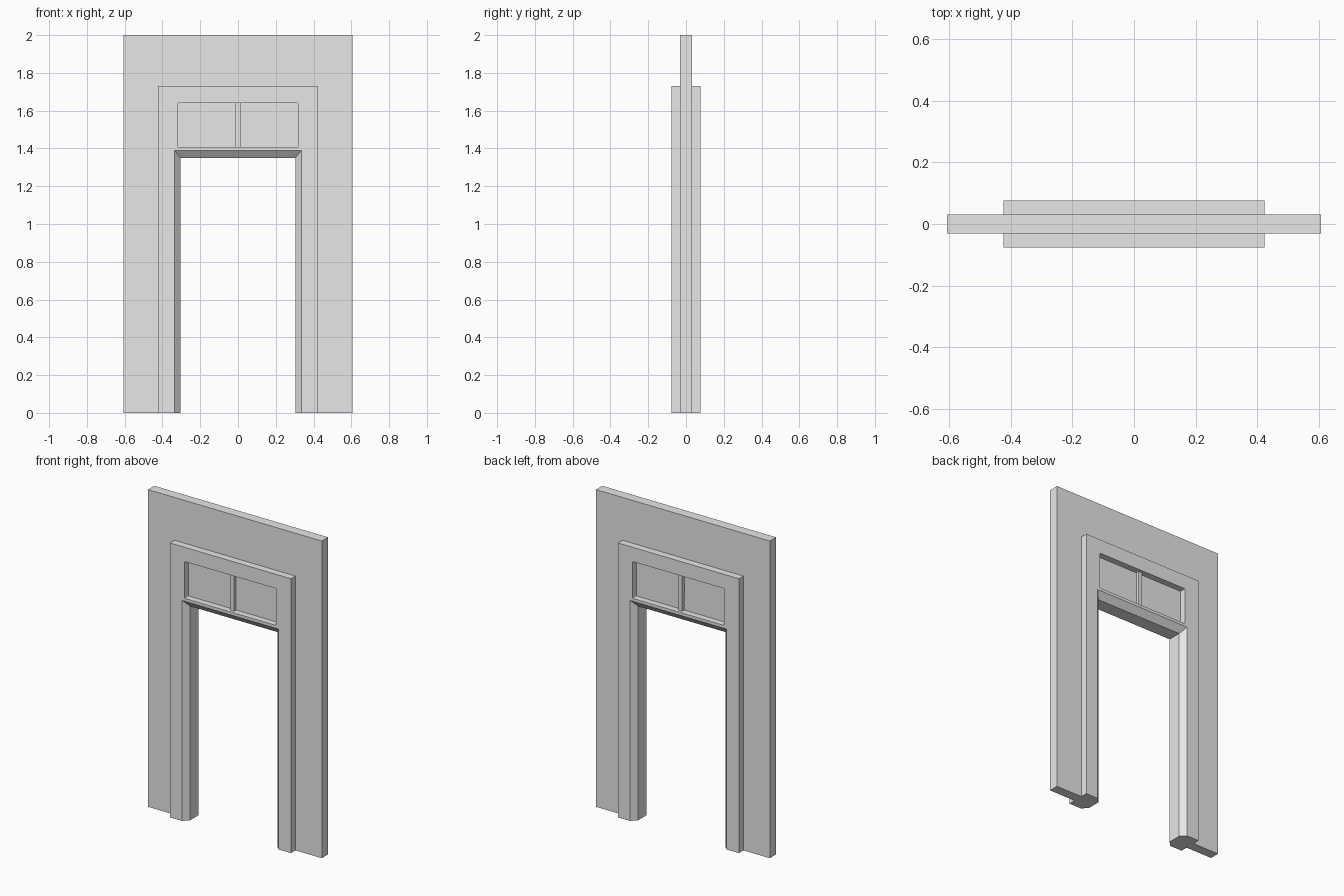
import bpy, bmesh
from mathutils import Matrix, Vector

cube = bpy.data.objects.get("Cube")
if cube:
    bpy.data.objects.remove(cube, do_unlink=True)

plaster = bpy.data.materials.new("light grey")
plaster.use_nodes = True
grey = (0.8, 0.8, 0.8, 1)
plaster.diffuse_color = grey
plaster.node_tree.nodes["Principled BSDF"].inputs["Base Color"].default_value = grey


def finish(name, bm):
    bmesh.ops.recalc_face_normals(bm, faces=bm.faces)
    mesh = bpy.data.meshes.new(name)
    bm.to_mesh(mesh)
    bm.free()
    mesh.materials.append(plaster)
    obj = bpy.data.objects.new(name, mesh)
    bpy.context.collection.objects.link(obj)
    return obj


def arch(name, profile):
    """Sweep a closed profile of (half width, depth, height) up, across and down."""
    bm = bmesh.new()
    rings = []
    for side, up in ((-1, 0), (-1, 1), (1, 1), (1, 0)):
        rings.append([bm.verts.new((side * x, y, up * z)) for x, y, z in profile])
    n = len(profile)
    for a, b in zip(rings, rings[1:]):
        for i in range(n):
            j = (i + 1) % n
            bm.faces.new((a[i], a[j], b[j], b[i]))
    bm.faces.new(rings[0])
    bm.faces.new(rings[-1])
    return finish(name, bm)


def box(name, low, high, radius=0):
    """Box between two corners; radius rounds the edges that run along y."""
    low, high = Vector(low), Vector(high)
    bm = bmesh.new()
    bmesh.ops.create_cube(bm, size=1, matrix=Matrix.Translation((low + high) / 2)
                          @ Matrix.Diagonal((*(high - low), 1)))
    if radius:
        edges = [e for e in bm.edges if abs(e.verts[0].co.y - e.verts[1].co.y) > 0.001]
        bmesh.ops.bevel(bm, geom=edges, offset=radius, segments=2, profile=0.5,
                        affect='EDGES')
    return finish(name, bm)


WALL, FACE, PANE = 0.031, 0.076, 0.036
BEVEL = 0.043                      # depth where the splayed edge meets the reveal
outer, splay, opening = (0.4225, 1.73), (0.337, 1.39), (0.304, 1.35)


def at(edge, y):
    return (edge[0], y, edge[1])


# Wall panel around the door surround
wall_edge = (0.606, 2.0)
arch("wall", [at(wall_edge, -WALL), at(outer, -WALL), at(outer, WALL), at(wall_edge, WALL)])

# Door surround with splayed inner edges on both faces
surround = arch("door_surround", [
    at(outer, -FACE), at(splay, -FACE), at(opening, -BEVEL),
    at(opening, BEVEL), at(splay, FACE), at(outer, FACE)])

# Recessed transom windows, front and back
cutters = []
for side in (-1, 1):
    y0, y1 = sorted((side * PANE, side * 0.12))
    cutter = box("window_cutter", (-0.32, y0, 1.408), (0.32, y1, 1.64), 0.006)
    cutter.hide_render = True
    cutters.append(cutter)
    mod = surround.modifiers.new("window recess", 'BOOLEAN')
    mod.operation = 'DIFFERENCE'
    mod.solver = 'EXACT'
    mod.object = cutter

# Bake the recesses and remove the cutters
graph = bpy.context.evaluated_depsgraph_get()
baked = bpy.data.meshes.new_from_object(surround.evaluated_get(graph))
surround.modifiers.clear()
surround.data = baked
for cutter in cutters:
    bpy.data.objects.remove(cutter, do_unlink=True)

# Centre bars of the windows
for side, name in ((-1, "front_window_bar"), (1, "back_window_bar")):
    y0, y1 = sorted((side * PANE, side * 0.056))
    box(name, (-0.013, y0, 1.408), (0.013, y1, 1.64))
